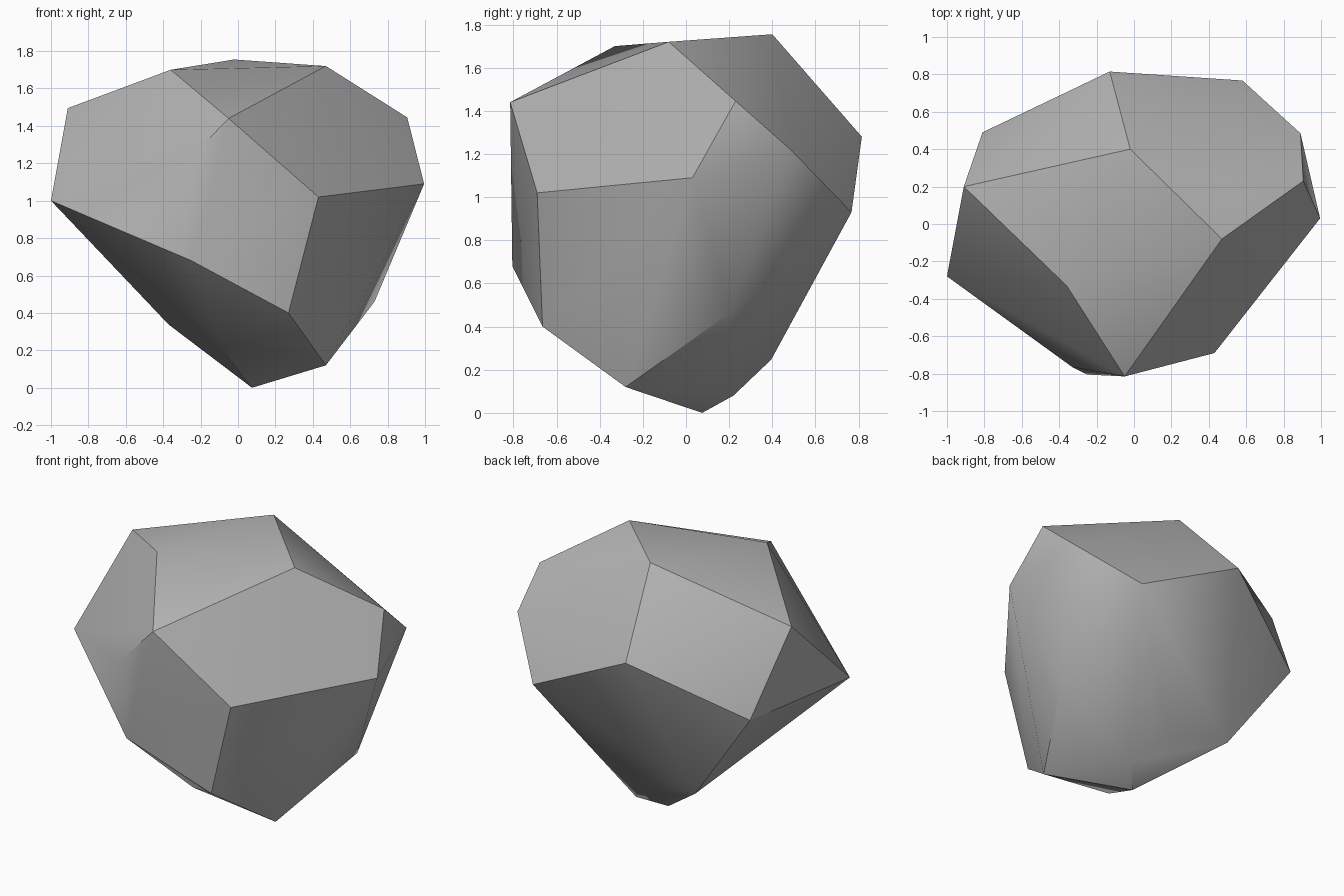
import bpy
import bmesh
import math

# Remove the default cube only
default_cube = bpy.data.objects.get("Cube")
if default_cube:
    bpy.data.objects.remove(default_cube, do_unlink=True)


def make_material(name, colour):
    material = bpy.data.materials.new(name)
    material.use_nodes = True
    material.diffuse_color = colour
    material.node_tree.nodes["Principled BSDF"].inputs["Base Color"].default_value = colour
    return material


def make_hull(name, corners, material):
    """Wrap the corner points in a tight convex skin."""
    mesh = bpy.data.meshes.new(name)
    bm = bmesh.new()
    for corner in corners:
        bm.verts.new(corner)
    hull = bmesh.ops.convex_hull(bm, input=bm.verts)
    unused = [v for v in hull["geom_interior"] if isinstance(v, bmesh.types.BMVert)]
    bmesh.ops.delete(bm, geom=unused, context="VERTS")
    bmesh.ops.recalc_face_normals(bm, faces=bm.faces)
    bm.to_mesh(mesh)
    bm.free()
    mesh.materials.append(material)
    obj = bpy.data.objects.new(name, mesh)
    bpy.context.collection.objects.link(obj)
    return obj


# Corners of the stone, ring by ring from the crown down
crown = [(-.36, -.33, 1.7), (-.02, .4, 1.755), (.47, -.08, 1.72)]
shoulder = [(-.05, -.815, 1.44), (.905, .23, 1.445), (.89, .485, 1.22),
            (-.13, .815, 1.28), (-.91, .2, 1.495)]
girdle = [(-1, -.28, 1), (-.33, -.765, 1.15), (.43, -.69, 1.02),
          (.995, .03, 1.09), (.58, .767, .93), (-.81, .49, .96)]
flank = [(-.25, -.805, .68), (.27, -.665, .4), (.73, .2, .46),
         (-.37, .43, .337), (.06, .395, .247)]
foot = [(-.09, -.34, .22), (.47, -.28, .12), (.21, .22, .08), (.075, .075, 0)]

stone_grey = make_material("stone grey", (.45, .45, .45, 1))
rock = make_hull("rock", crown + shoulder + girdle + flank + foot, stone_grey)

# Soft facets with crisp ridges
bpy.ops.object.select_all(action="DESELECT")
rock.select_set(True)
bpy.context.view_layer.objects.active = rock
bpy.ops.object.shade_smooth_by_angle(angle=math.radians(30))
